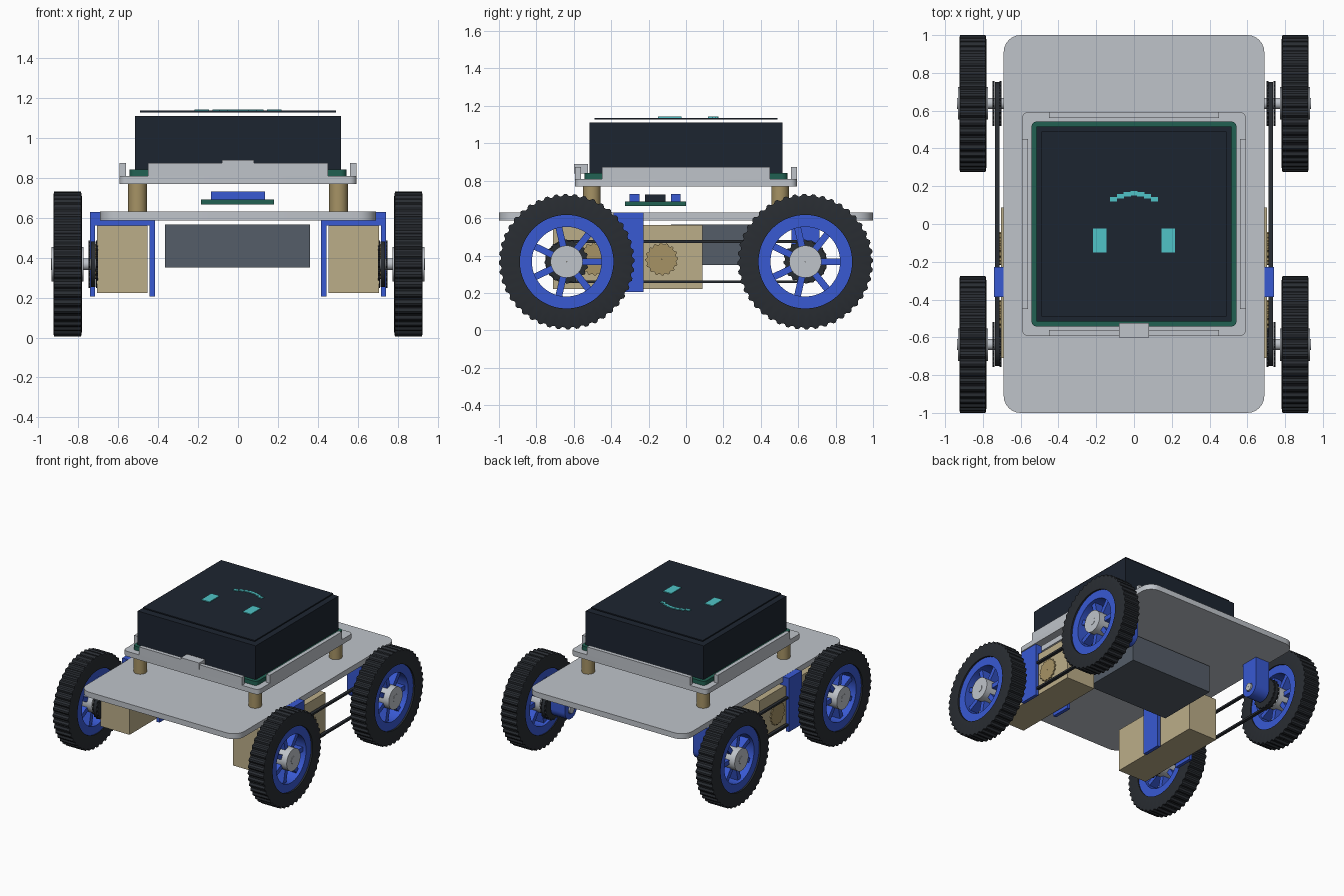
import bpy, bmesh
from math import sin, cos, pi, radians

if "Cube" in bpy.data.objects:
    bpy.data.objects.remove(bpy.data.objects["Cube"])

def mat(name, r, g, b):
    m = bpy.data.materials.new(name)
    m.diffuse_color = (r, g, b, 1)
    m.use_nodes = True
    m.node_tree.nodes["Principled BSDF"].inputs["Base Color"].default_value = m.diffuse_color
    return m

BLUE = mat("blue", 0.04, 0.1, 0.65)
TAN = mat("tan", 0.5, 0.42, 0.25)
BRASS = mat("brass", 0.38, 0.29, 0.13)
RUBBER = mat("rubber", 0.022, 0.026, 0.032)
DARK = mat("dark_case", 0.012, 0.018, 0.03)
GREEN = mat("circuit_green", 0.015, 0.12, 0.085)
CYAN = mat("cyan", 0.08, 0.55, 0.57)
SLATE = mat("slate", 0.09, 0.11, 0.14)
GREY = mat("metal", 0.52, 0.55, 0.59)

def finish(bm, name, m):
    bmesh.ops.recalc_face_normals(bm, faces=bm.faces[:])
    me = bpy.data.meshes.new(name)
    bm.to_mesh(me)
    bm.free()
    me.materials.append(m)
    ob = bpy.data.objects.new(name, me)
    bpy.context.collection.objects.link(ob)
    return ob

def box(name, x, y, z, m, round_=0):
    """Box from (min, max) ranges; optional rounding of the vertical edges."""
    bm = bmesh.new()
    bmesh.ops.create_cube(bm, size=1)
    for v in bm.verts:
        v.co = [(r[0] + r[1]) / 2 + c * (r[1] - r[0]) for c, r in zip(v.co, (x, y, z))]
    if round_:
        edges = [e for e in bm.edges if abs(e.verts[0].co.z - e.verts[1].co.z) > 1e-4]
        bmesh.ops.bevel(bm, geom=edges, offset=round_, segments=6, profile=0.5, affect='EDGES')
    return finish(bm, name, m)

def sweep(name, loops, m):
    """Skin consecutive closed loops, the last joining the first."""
    bm = bmesh.new()
    rings = [[bm.verts.new(p) for p in loop] for loop in loops]
    n = len(rings[0])
    for a, b in zip(rings, rings[1:] + rings[:1]):
        for i in range(n):
            j = (i + 1) % n
            bm.faces.new((a[i], a[j], b[j], b[i]))
    return finish(bm, name, m)

def prism_ring(name, outer, inner, x0, x1, m):
    """Extrude the area between two (y, z) outlines along x."""
    return sweep(name, [[(x, y, z) for y, z in o] for x, o in
                        ((x0, outer), (x1, outer), (x1, inner), (x0, inner))], m)

def lathe(name, prof, y, z, m, n=48, tooth=0, tooth_r=9):
    """Revolve a closed (x, r) profile about an x axis; radii over tooth_r get teeth."""
    loops = []
    for x, r in prof:
        loop = []
        for k in range(n):
            rr = r - (tooth if r > tooth_r and k % 4 > 1 else 0)
            a = 2 * pi * k / n
            loop.append((x, y + rr * cos(a), z + rr * sin(a)))
        loops.append(loop)
    return sweep(name, loops, m)

def tube(name, x0, x1, r0, r1, y, z, m, **kw):
    return lathe(name, [(x0, r1), (x1, r1), (x1, r0), (x0, r0)], y, z, m, **kw)

def stadium(r, yc, z):
    right = [(yc + r * cos(a), z + r * sin(a)) for a in [radians(-90 + 7.5 * i) for i in range(25)]]
    return right + [(-p[0], 2 * z - p[1]) for p in right]

AY, AZ = 0.638, 0.367

# Lower deck, standoffs and upper tray
box("lower_deck", (-.69, .69), (-1, 1), (.587, .63), GREY, .09)
box("upper_tray", (-.593, .593), (-.593, .593), (.77, .81), GREY, .035)
for s in (-1, 1):
    w = sorted((s * .562, s * .593))
    box("tray_wall_side", w, (-.45, .45), (.81, .873), GREY)
    box("tray_wall_end", (-.45, .45), w, (.81, .873), GREY)
    for t in (-1, 1):
        bpy.ops.mesh.primitive_cylinder_add(vertices=32, radius=.047, depth=.14,
                                            location=(s * .503, t * .503, .7))
        bpy.context.object.name = "standoff"
        bpy.context.object.data.materials.append(BRASS)
box("front_clip", (-.08, .08), (-.6, -.525), (.838, .89), GREY)

# Display: circuit board, case, screen and face
box("display_board", (-.543, .543), (-.543, .543), (.81, .842), GREEN, .03)
box("display_case", (-.516, .516), (-.516, .516), (.842, 1.11), DARK)
box("screen_panel", (-.49, .49), (-.49, .49), (1.127, 1.136), DARK)
for s in (-1, 1):
    box("eye", sorted((s * .145, s * .217)), (-.15, -.023), (1.136, 1.142), CYAN)
for i in range(-3, 4):
    y = .162 - .032 * (i / 3) ** 2
    box("mouth_segment", (i * .036 - .019, i * .036 + .019), (y - .012, y + .012), (1.136, 1.142), CYAN)

# Controller board on the deck
box("controller_board", (-.185, .18), (-.325, 0), (.665, .69), GREEN)
for y in (-.275, -.055):
    box("terminal_block", (-.135, .135), (y - .026, y + .026), (.69, .73), BLUE)
box("controller_chip", (-.1, .1), (-.22, -.11), (.69, .725), DARK)

# Battery pack below the deck
box("battery_pack", (-.365, .36), (-.08, .42), (.35, .567), SLATE)

for s in (-1, 1):
    def X(a, b):
        return sorted((s * a, s * b))

    # Motor with gear faces, and its U-shaped bracket
    box("drive_motor", X(.452, .705), (-.71, .087), (.222, .562), TAN)
    for y in (-.13, -.49):
        tube("motor_gear", s * .70, s * .714, .001, .088, y, .38, BRASS, n=64, tooth=.009, tooth_r=.05)
    by = (-.387, -.227)
    box("bracket_top", X(.415, .742), by, (.56, .6295), BLUE)
    box("bracket_outer_leg", X(.717, .742), by, (.205, .56), BLUE)
    box("bracket_inner_leg", X(.415, .442), by, (.205, .56), BLUE)

    # Rear bearing block hanging from the deck
    arc = [(AY + .075 * cos(a), AZ + .075 * sin(a)) for a in [pi + pi * i / 16 for i in range(17)]]
    outer = arc + [(AY + .075, .588), (AY - .075, .588)]
    ang = [pi + pi * i / 16 for i in range(17)] + [.25 * pi, .75 * pi]
    inner = [(AY + .034 * cos(a), AZ + .034 * sin(a)) for a in ang]
    prism_ring("rear_bearing_block", outer, inner, s * .56, s * .685, BLUE)

    # Drive belt
    prism_ring("drive_belt", stadium(.115, AY, AZ), stadium(.1, AY, AZ), s * .713, s * .737, RUBBER)

    for y in (-AY, AY):
        # Axle and toothed pulley
        tube("axle", s * .55, s * .936, .001, .03, y, AZ, GREY, n=24)
        tube("pulley", s * .713, s * .737, .03, .1, y, AZ, RUBBER, n=80, tooth=.01, tooth_r=.05)
        for a, b in ((.702, .712), (.738, .748)):
            tube("pulley_flange", s * a, s * b, .03, .118, y, AZ, RUBBER, n=80, tooth=.009, tooth_r=.05)
        # Hub, rim, spokes and treaded tyre
        tube("wheel_hub", s * .773, s * .933, .029, .086, y, AZ, GREY)
        tube("wheel_rim", s * .79, s * .912, .186, .252, y, AZ, BLUE, n=64)
        for k in range(7):
            sp = box("wheel_spoke", X(.815, .885), (.07, .2), (-.018, .018), BLUE)
            sp.location = (0, y, AZ)
            sp.rotation_euler.x = 2 * pi * k / 7
        lathe("tyre", [(s * .782, .25), (s * .782, .34), (s * .786, .363), (s * .921, .363),
                       (s * .925, .34), (s * .925, .25)], y, AZ, RUBBER, n=176, tooth=.012, tooth_r=.35)

bpy.ops.object.select_all(action='SELECT')
bpy.context.view_layer.objects.active = bpy.data.objects["lower_deck"]
bpy.ops.object.shade_smooth_by_angle(angle=radians(25))
